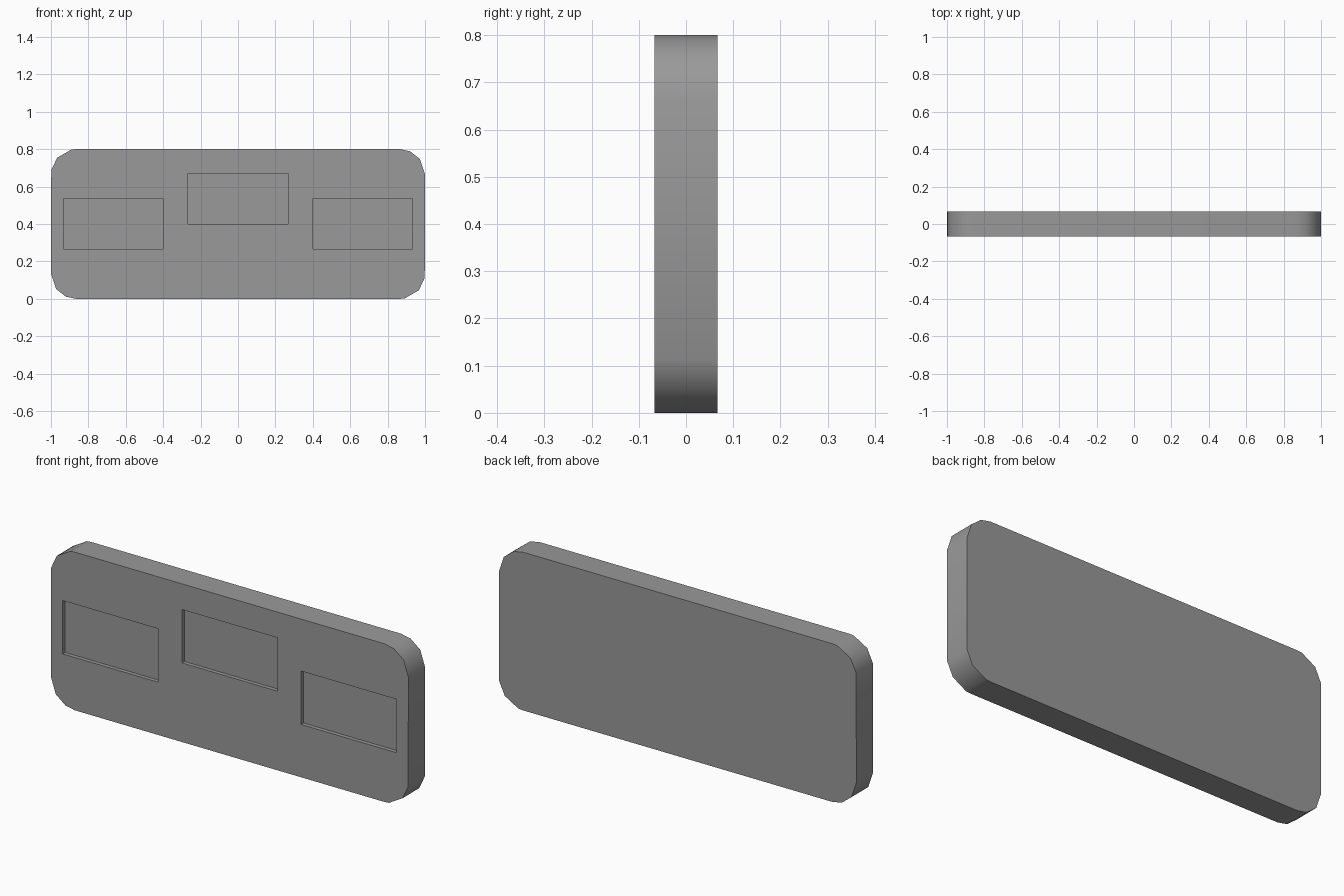
import bpy, bmesh
from math import sin, cos, radians

if "Cube" in bpy.data.objects:
    bpy.data.objects.remove(bpy.data.objects["Cube"])

HALF_Y = 0.0667
R = 0.1333
DEPTH = 0.02


def prism(name, profile, y0, y1):
    """Extrude an x/z outline between two y values."""
    bm = bmesh.new()
    face = bm.faces.new([bm.verts.new((x, y0, z)) for x, z in profile])
    ext = bmesh.ops.extrude_face_region(bm, geom=[face])
    moved = [v for v in ext["geom"] if isinstance(v, bmesh.types.BMVert)]
    bmesh.ops.translate(bm, verts=moved, vec=(0, y1 - y0, 0))
    bmesh.ops.recalc_face_normals(bm, faces=bm.faces)
    mesh = bpy.data.meshes.new(name)
    bm.to_mesh(mesh)
    bm.free()
    obj = bpy.data.objects.new(name, mesh)
    bpy.context.collection.objects.link(obj)
    return obj


# Rounded plate: opposite corners share the same coarse arc
half = [(1 - R, 0.8 - R, a) for a in (0, 37, 66.5, 90)]
half += [(R - 1, 0.8 - R, a) for a in (90, 101, 139, 171)]
upper = [(cx + R * cos(radians(a)), cz + R * sin(radians(a))) for cx, cz, a in half]
outline = upper + [(-x, 0.8 - z) for x, z in upper]
plate = prism("plate", outline, -HALF_Y, HALF_Y)

# Dark grey finish
grey = bpy.data.materials.new("dark_grey")
grey.diffuse_color = (0.32, 0.32, 0.32, 1)
grey.use_nodes = True
grey.node_tree.nodes["Principled BSDF"].inputs["Base Color"].default_value = grey.diffuse_color
plate.data.materials.append(grey)

# Three shallow rectangular recesses in the front face
for x, z in ((-0.667, 0.267), (0, 0.4), (0.667, 0.267)):
    w, h = 0.267, 0.27
    rect = [(x - w, z), (x + w, z), (x + w, z + h), (x - w, z + h)]
    cutter = prism("recess_cutter", rect, -HALF_Y - 0.05, -HALF_Y + DEPTH)
    cutter.data.materials.append(grey)
    cutter.hide_render = True
    mod = plate.modifiers.new("recess", "BOOLEAN")
    mod.operation = "DIFFERENCE"
    mod.solver = "EXACT"
    mod.object = cutter

# Bake the recesses and drop the cutters
bpy.context.view_layer.update()
deps = bpy.context.evaluated_depsgraph_get()
baked = bpy.data.meshes.new_from_object(plate.evaluated_get(deps))
plate.modifiers.clear()
plate.data = baked
baked.materials.clear()
baked.materials.append(grey)
for poly in baked.polygons:
    poly.material_index = 0
for obj in list(bpy.data.objects):
    if obj.name.startswith("recess_cutter"):
        bpy.data.objects.remove(obj)

# Smooth rim, sharp edges elsewhere
bpy.context.view_layer.objects.active = plate
plate.select_set(True)
bpy.ops.object.shade_smooth_by_angle(angle=radians(50))
